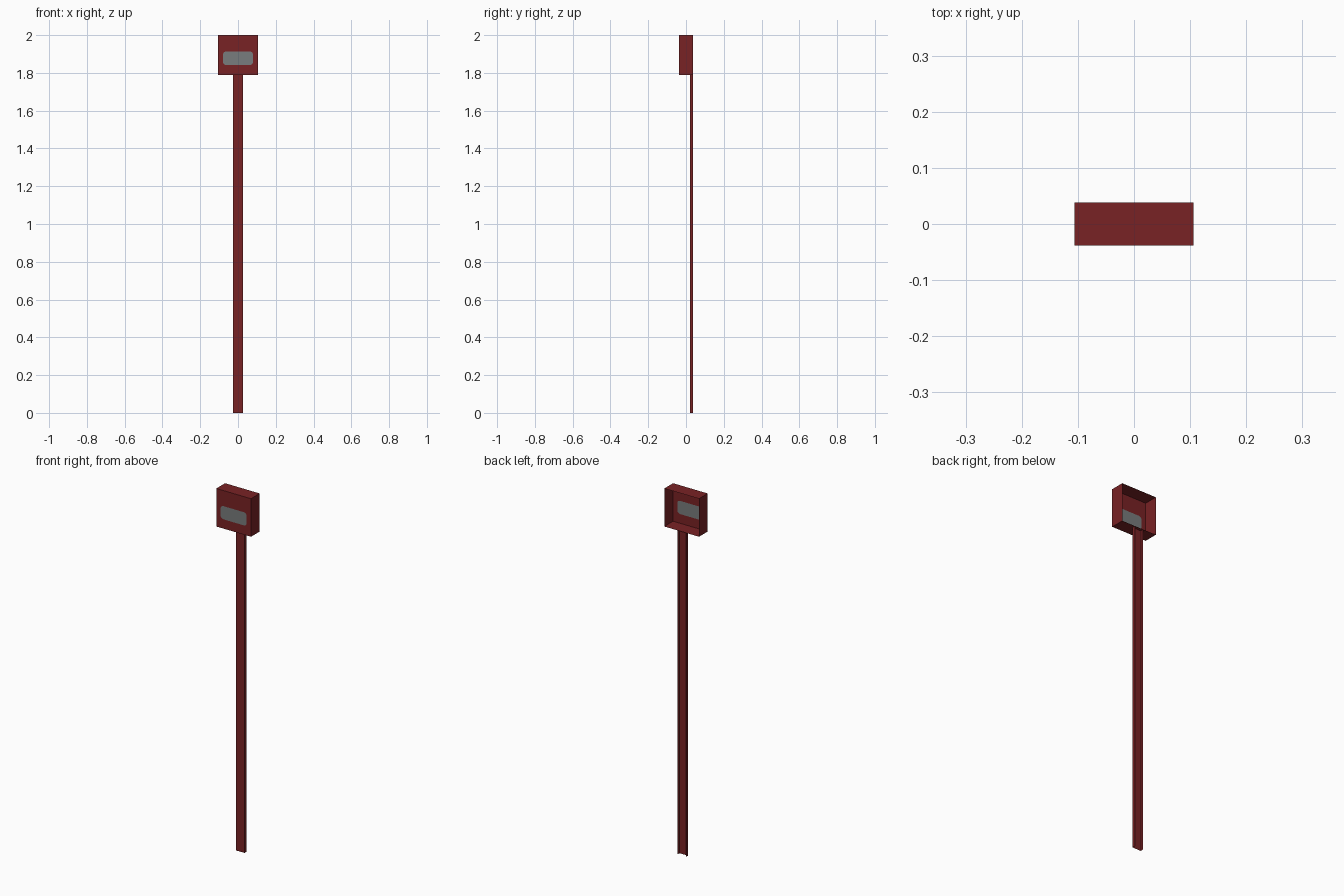
import bpy, bmesh, math

if "Cube" in bpy.data.objects:
    bpy.data.objects.remove(bpy.data.objects["Cube"])

def material(name, rgb):
    m = bpy.data.materials.new(name)
    m.diffuse_color = (*rgb, 1.0)
    m.use_nodes = True
    m.node_tree.nodes["Principled BSDF"].inputs["Base Color"].default_value = m.diffuse_color
    return m

RED = material("dark_red", (0.19, 0.016, 0.018))
GREY = material("grey", (0.19, 0.2, 0.205))

def make_object(name, bm, mats):
    me = bpy.data.meshes.new(name)
    bm.to_mesh(me)
    bm.free()
    for m in mats:
        me.materials.append(m)
    ob = bpy.data.objects.new(name, me)
    bpy.context.collection.objects.link(ob)
    return ob

# sheet housing, open at the back, with a rounded grey panel cut into the front
W, D, Z0, Z1 = 0.106, 0.038, 1.79, 2.0
PW, PZ0, PZ1, R, N = 0.08, 1.841, 1.914, 0.018, 4
bm = bmesh.new()
front, back, arcs = [], [], []
for i, (sx, sz) in enumerate([(1, -1), (1, 1), (-1, 1), (-1, -1)]):
    z = Z1 if sz > 0 else Z0
    front.append(bm.verts.new((sx * W, -D, z)))
    back.append(bm.verts.new((sx * W, D, z)))
    cx = sx * (PW - R)
    cz = PZ1 - R if sz > 0 else PZ0 + R
    arc = []
    for k in range(N + 1):
        a = math.radians(90 * (i - 1) + 90 * k / N)
        arc.append(bm.verts.new((cx + R * math.cos(a), -D, cz + R * math.sin(a))))
    arcs.append(arc)
for i in range(4):
    j = (i + 1) % 4
    for k in range(N):
        bm.faces.new((front[i], arcs[i][k + 1], arcs[i][k]))
    bm.faces.new((front[i], front[j], arcs[j][0], arcs[i][-1]))
    bm.faces.new((front[j], front[i], back[i], back[j]))
panel = bm.faces.new([v for arc in arcs for v in arc])
panel.material_index = 1
make_object("sign_housing", bm, [RED, GREY])

# channel post, open at the back
bm = bmesh.new()
profile = [(-0.026, 0.038), (-0.026, 0.02), (0.026, 0.02), (0.026, 0.038)]
low = [bm.verts.new((x, y, 0.0)) for x, y in profile]
high = [bm.verts.new((x, y, Z0)) for x, y in profile]
for i in range(3):
    bm.faces.new((low[i], low[i + 1], high[i + 1], high[i]))
make_object("channel_post", bm, [RED])
